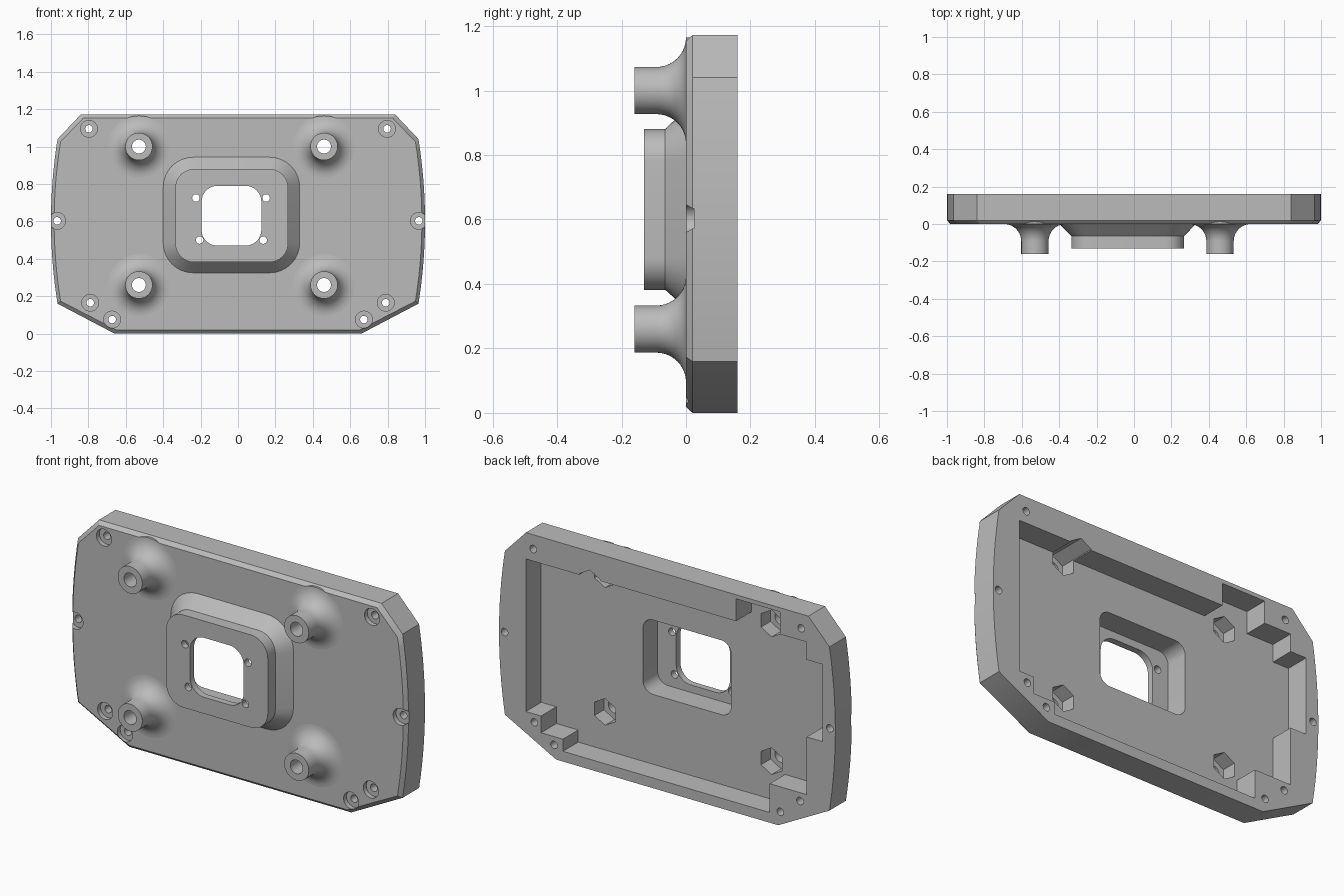
import bpy, bmesh
from math import sin, cos, pi

if "Cube" in bpy.data.objects:
    bpy.data.objects.remove(bpy.data.objects["Cube"])

grey = bpy.data.materials.new("mid grey")
grey.use_nodes = True
COLOUR = (0.5, 0.5, 0.5, 1)
grey.diffuse_color = COLOUR
grey.node_tree.nodes["Principled BSDF"].inputs["Base Color"].default_value = COLOUR


def circle(x, z, r, n=48):
    return [(x + r * sin(2 * pi * i / n), z + r * cos(2 * pi * i / n)) for i in range(n)]


def rounded(x0, x1, z0, z1, r, n=8):
    pts = []
    corners = [(x1 - r, z1 - r), (x0 + r, z1 - r), (x0 + r, z0 + r), (x1 - r, z0 + r)]
    for q, (cx, cz) in enumerate(corners):
        for i in range(n + 1):
            a = (q + i / n) * pi / 2
            pts.append((cx + r * cos(a), cz + r * sin(a)))
    return pts


def loft(name, *solids):
    """Each solid is a list of (y, loop of x-z points) joined and capped."""
    bm = bmesh.new()
    for layers in solids:
        rings = [[bm.verts.new((x, y, z)) for x, z in loop] for y, loop in layers]
        for a, b in zip(rings, rings[1:]):
            for i in range(len(a)):
                j = (i + 1) % len(a)
                bm.faces.new((a[i], a[j], b[j], b[i]))
        bm.faces.new(rings[0])
        bm.faces.new(rings[-1])
    bmesh.ops.recalc_face_normals(bm, faces=bm.faces)
    mesh = bpy.data.meshes.new(name)
    bm.to_mesh(mesh)
    bm.free()
    obj = bpy.data.objects.new(name, mesh)
    bpy.context.collection.objects.link(obj)
    return obj


def combine(target, tool, operation):
    mod = target.modifiers.new("join", "BOOLEAN")
    mod.operation, mod.solver, mod.object = operation, "EXACT", tool
    bpy.context.view_layer.objects.active = target
    bpy.ops.object.modifier_apply(modifier=mod.name)
    bpy.data.objects.remove(tool)


def cut(name, *solids):
    combine(plate, loft(name, *solids), "DIFFERENCE")


def drill(name, spots, r, y0, y1, n=32):
    cut(name, *[[(y0, circle(x, z, r, n)), (y1, circle(x, z, r, n))] for x, z in spots])


# Plate with bowed sides, clipped corners and a chamfered front rim
side = []
for i in range(17):
    t = -1 + i / 8
    side.append((1 - 0.035 * t * t, 0.6 + 0.44 * t))
half = [(0.66, 0)] + side + [(0.84, 1.172)]
outline = half + [(-x, z) for x, z in reversed(half)]
inset = [(x * 0.983, 0.586 + (z - 0.586) * 0.968) for x, z in outline]
plate = loft("mounting_plate", [(0, inset), (0.02, outline), (0.16, outline)])

# Raised centre housing
base = rounded(-0.4, 0.33, 0.325, 0.943, 0.16)
face = rounded(-0.335, 0.268, 0.382, 0.88, 0.1)
combine(plate, loft("housing", [(0.02, base), (0, base), (-0.065, face), (-0.13, face)]), "UNION")

# Standoffs flaring into the plate
standoffs = [(x, z) for x in (-0.53, 0.46) for z in (0.26, 1.0)]
FILLET, R = 0.092, 0.073
for x, z in standoffs:
    layers = [(-0.16, circle(x, z, R))]
    for i in range(11):
        a = i / 10 * pi / 2
        layers.append((-FILLET * (1 - sin(a)), circle(x, z, R + FILLET * (1 - cos(a)))))
    layers.append((0.02, circle(x, z, R + FILLET)))
    combine(plate, loft("standoff", layers), "UNION")

# Stepped recess in the back
recess = [(0.84, 1.03), (0.84, 0.21), (0.75, 0.21), (0.75, 0.12), (0.62, 0.12),
          (0.62, 0.055), (-0.61, 0.055), (-0.61, 0.21), (-0.83, 0.21), (-0.83, 0.52),
          (-0.925, 0.52), (-0.925, 0.935), (-0.83, 0.935), (-0.83, 1.03),
          (-0.67, 1.03), (-0.67, 1.15), (-0.41, 1.15), (-0.41, 1.03)]
cut("back_recess", [(0.03, recess), (0.3, recess)])

# Hollow housing and its window
hollow = rounded(-0.29, 0.235, 0.43, 0.83, 0.06)
cut("housing_hollow", [(-0.095, hollow), (0.1, hollow)])
window = rounded(-0.195, 0.125, 0.47, 0.79, 0.085)
cut("window", [(-0.3, window), (0.13, window)])
drill("window_screw_holes", [(-0.225, 0.725), (0.15, 0.725), (-0.205, 0.5), (0.135, 0.5)],
      0.02, -0.3, 0.12, 24)

# Standoff bores with hexagonal nut pockets behind
drill("nut_pockets", standoffs, 0.072, -0.05, 0.3, 6)
drill("standoff_bores", standoffs, 0.037, -0.3, 0.25)

# Countersunk rim screws
rim = [(s * x, z) for s in (-1, 1)
       for x, z in ((0.797, 1.095), (0.967, 0.603), (0.79, 0.165), (0.673, 0.075))]
drill("screw_seats", rim, 0.045, -0.1, 0.025)
drill("screw_holes", rim, 0.02, -0.2, 0.3, 24)

# Finish: smooth round walls, flat broad faces
plate.data.materials.clear()
plate.data.materials.append(grey)
bpy.ops.object.select_all(action="DESELECT")
plate.select_set(True)
bpy.context.view_layer.objects.active = plate
bpy.ops.object.shade_smooth_by_angle()
for poly in plate.data.polygons:
    poly.material_index = 0
    if abs(poly.normal.y) > 0.9999:
        poly.use_smooth = False
